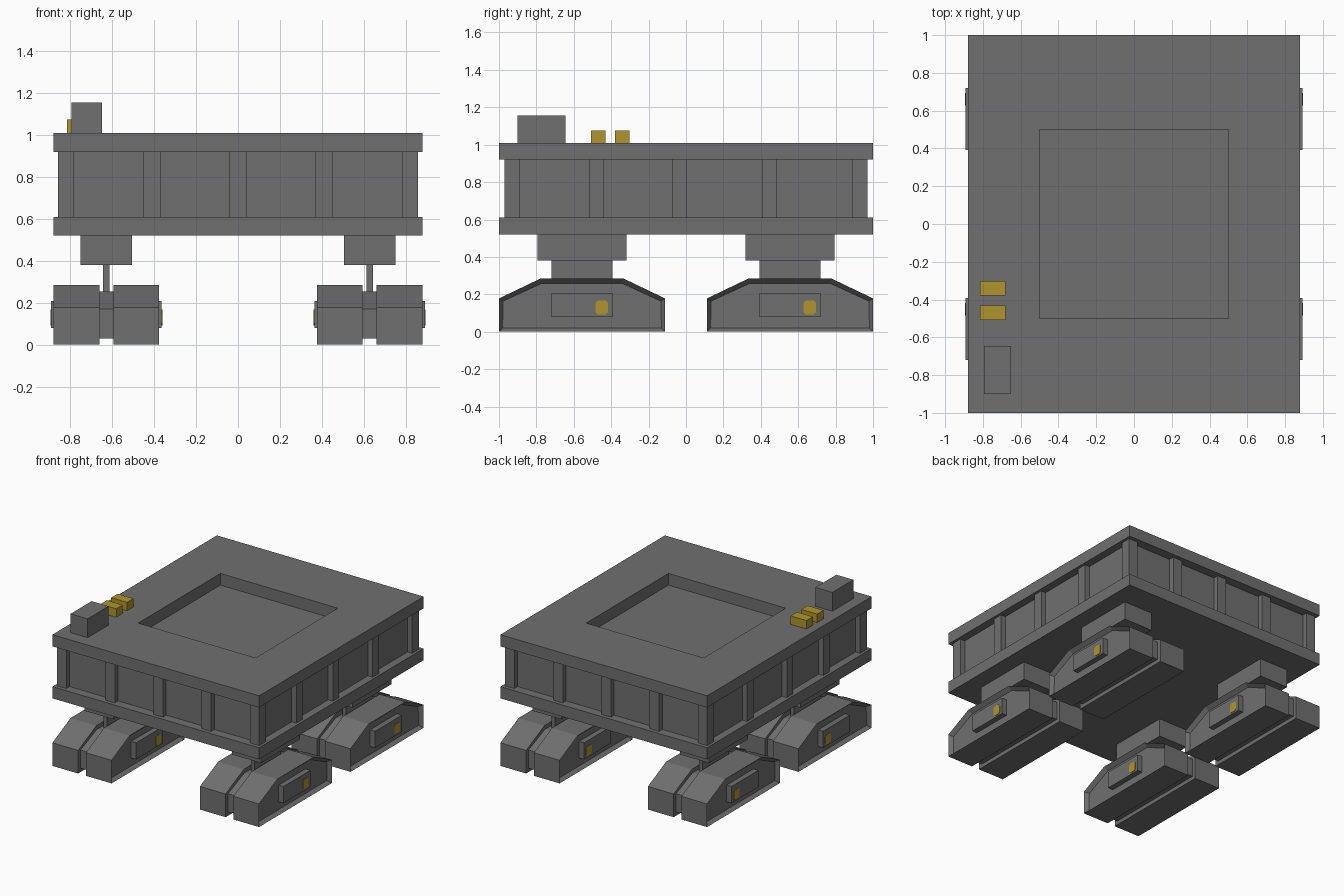
import bpy, bmesh

if "Cube" in bpy.data.objects:
    bpy.data.objects.remove(bpy.data.objects["Cube"])


def material(name, rgb):
    m = bpy.data.materials.new(name)
    m.diffuse_color = (*rgb, 1)
    m.use_nodes = True
    m.node_tree.nodes["Principled BSDF"].inputs["Base Color"].default_value = m.diffuse_color
    return m


GRAY = material("steel_gray", (0.16, 0.16, 0.16))
YELLOW = material("signal_yellow", (0.44, 0.30, 0.025))


def finish(bm, name, mat):
    bmesh.ops.recalc_face_normals(bm, faces=bm.faces)
    me = bpy.data.meshes.new(name)
    bm.to_mesh(me)
    bm.free()
    me.materials.append(mat)
    ob = bpy.data.objects.new(name, me)
    bpy.context.collection.objects.link(ob)
    return ob


def box(name, x, y, z, mat=GRAY, well=None):
    """Box from ranges; well = (half size, depth) sinks a square in the top."""
    bm = bmesh.new()
    bmesh.ops.create_cube(bm, size=1)
    for v in bm.verts:
        v.co = [r[0] if c < 0 else r[1] for c, r in zip(v.co, (x, y, z))]
    if well:
        bm.normal_update()
        top = max(bm.faces, key=lambda f: f.calc_center_median().z)
        bmesh.ops.inset_region(bm, faces=[top], thickness=0.1)
        for v in top.verts:
            v.co.x = well[0] if v.co.x > 0 else -well[0]
            v.co.y = well[0] if v.co.y > 0 else -well[0]
        floor = bmesh.ops.extrude_discrete_faces(bm, faces=[top])["faces"][0]
        for v in floor.verts:
            v.co.z -= well[1]
    return finish(bm, name, mat)


def prism(name, pts, x0, x1, mat=GRAY, recess=0):
    """Side profile (y, z) extruded along x; recess = +1/-1 sinks that side."""
    bm = bmesh.new()
    f = bm.faces.new([bm.verts.new((x0, y, z)) for y, z in pts])
    ext = bmesh.ops.extrude_face_region(bm, geom=[f])["geom"]
    for v in ext:
        if isinstance(v, bmesh.types.BMVert):
            v.co.x = x1
    bmesh.ops.recalc_face_normals(bm, faces=bm.faces)
    if recess:
        bm.normal_update()
        side = max(bm.faces, key=lambda g: g.normal.x * recess)
        bmesh.ops.inset_region(bm, faces=[side], thickness=0.027)
        for v in side.verts:
            v.co.x -= recess * 0.03
    return finish(bm, name, mat)


# Platform: two plates, recessed core, square well in the deck
box("upper_deck", (-.88, .88), (-1, 1), (.92, 1.01), well=(.5, .13))
box("lower_deck", (-.88, .88), (-1, 1), (.52, .61))
box("hull_core", (-.82, .82), (-.93, .93), (.61, .925), well=(.51, .055))

# Vertical ribs on all four walls, corner posts shared
for s in (-1, 1):
    for x in (-.41, 0, .41):
        box("end_rib", (x - .04, x + .04), sorted((s * .92, s * .97)), (.61, .92))
    for y in (-.48, -.036, .447):
        box("side_rib", sorted((s * .81, s * .86)), (y - .038, y + .038), (.61, .92))
    for t in (-1, 1):
        box("corner_post", sorted((s * .783, s * .86)), sorted((t * .89, t * .97)), (.61, .92))

# Deck equipment
box("deck_cabin", (-.795, -.65), (-.9, -.645), (1.01, 1.155))
for y in (-.47, -.34):
    box("deck_crate", (-.815, -.68), (y - .039, y + .039), (1.01, 1.075), YELLOW)


def outline(cy, half, top_half, z0, z1, z2):
    return [(cy - half, z0), (cy + half, z0), (cy + half, z1),
            (cy + top_half, z2), (cy - top_half, z2), (cy - half, z1)]


# Four trucks, each with two track shoes
for cx in (-.628, .628):
    for cy in (-.556, .556):
        box("truck_mount", (cx - .123, cx + .123), (cy - .238, cy + .238), (.38, .52))
        box("truck_neck", (cx - .016, cx + .016), (cy - .162, cy + .162), (.22, .38))
        prism("truck_core", outline(cy, .415, .215, .03, .17, .253), cx - .05, cx + .05)
        for s in (-1, 1):
            prism("track_shoe", outline(cy, .444, .223, 0, .178, .284),
                  cx + s * .033, cx + s * .252, recess=s)
            box("drive_housing", sorted((cx + s * .21, cx + s * .264)),
                (cy - .163, cy + .163), (.08, .208))
            # Chamfered lamp plate on the housing
            y, z, c = cy + .105, .13, .012
            w, h = .033, .038
            pts = [(y - w, z - h + c), (y - w + c, z - h), (y + w - c, z - h), (y + w, z - h + c),
                   (y + w, z + h - c), (y + w - c, z + h), (y - w + c, z + h), (y - w, z + h - c)]
            prism("drive_lamp", pts, cx + s * .261, cx + s * .267, YELLOW)
